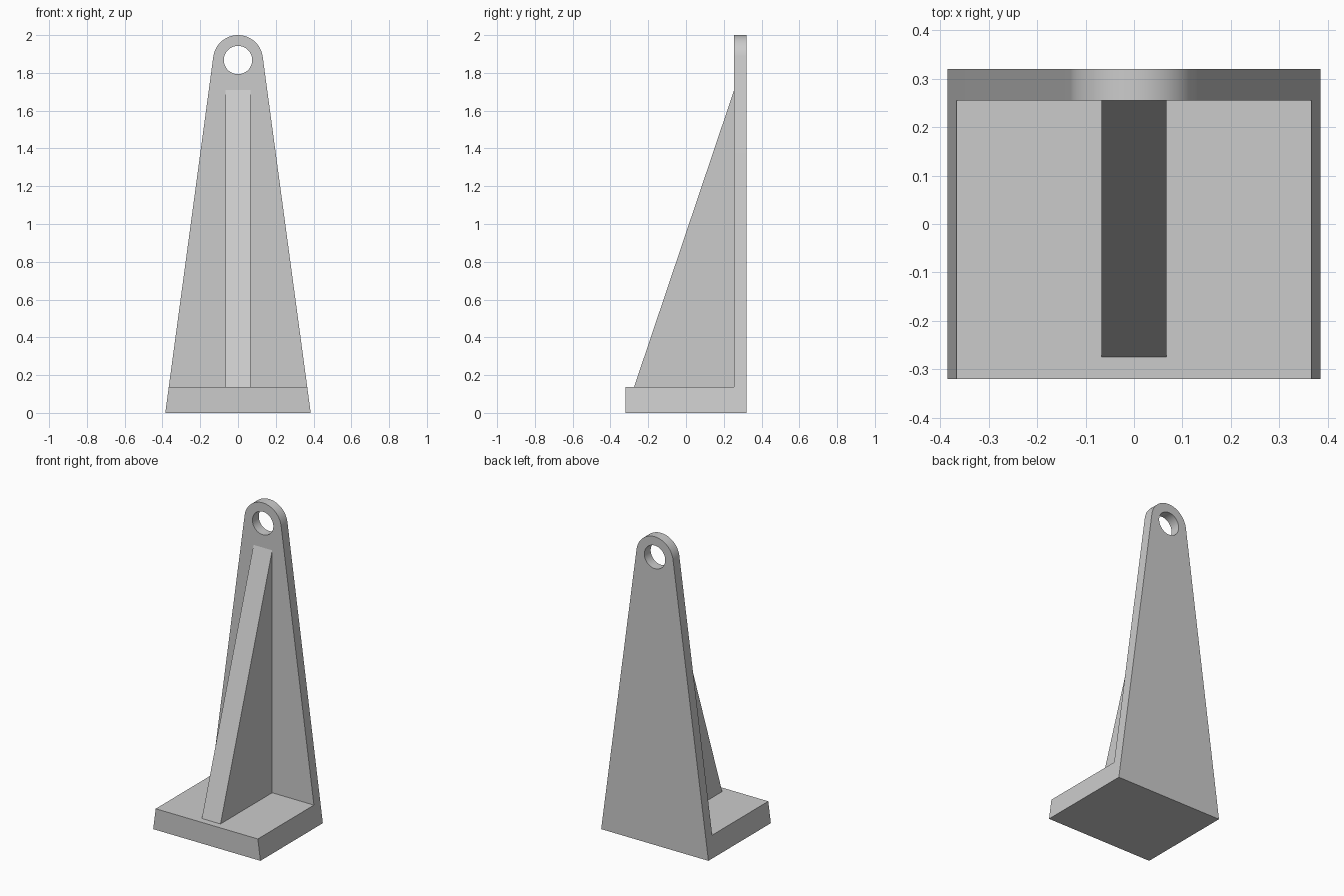
import bpy
import bmesh
from math import sin, cos, atan2, asin, hypot, pi, radians

cube = bpy.data.objects.get("Cube")
if cube:
    bpy.data.objects.remove(cube, do_unlink=True)

# Main dimensions
HALF_FOOT = 0.385            # half width at the ground
FRONT, WALL, BACK = -0.32, 0.255, 0.32
BASE_TOP = 0.137
EYE_Z, EYE_R, HOLE_R = 1.868, 0.132, 0.075
RIB_HALF, RIB_TOE, RIB_TOP = 0.067, -0.275, 1.71

# Angle at which the sloping sides run tangent into the rounded top
TANGENT = asin(EYE_R / hypot(HALF_FOOT, EYE_Z)) - atan2(HALF_FOOT, EYE_Z) + pi / 2
TANGENT = pi / 2 - TANGENT
edge_x = EYE_R * cos(TANGENT)
edge_z = EYE_Z + EYE_R * sin(TANGENT)


def side_x(z):
    """Half width of the sloping sides at height z."""
    return HALF_FOOT + (edge_x - HALF_FOOT) * z / edge_z


grey = bpy.data.materials.new("plain grey")
grey.use_nodes = True
colour = (0.6, 0.6, 0.6, 1)
grey.diffuse_color = colour
grey.node_tree.nodes["Principled BSDF"].inputs["Base Color"].default_value = colour


def prism(name, outline, offset):
    """Extrude a closed outline of 3D points along the offset vector."""
    bm = bmesh.new()
    face = bm.faces.new([bm.verts.new(p) for p in outline])
    grown = bmesh.ops.extrude_face_region(bm, geom=[face], use_keep_orig=True)
    moved = [v for v in grown["geom"] if isinstance(v, bmesh.types.BMVert)]
    bmesh.ops.translate(bm, verts=moved, vec=offset)
    bmesh.ops.recalc_face_normals(bm, faces=bm.faces)
    mesh = bpy.data.meshes.new(name)
    bm.to_mesh(mesh)
    bm.free()
    mesh.materials.append(grey)
    obj = bpy.data.objects.new(name, mesh)
    bpy.context.collection.objects.link(obj)
    return obj


def arc(radius, start, end, steps, y):
    return [(radius * cos(a), y, EYE_Z + radius * sin(a))
            for a in (start + (end - start) * i / steps for i in range(steps + 1))]


# Tapered back plate with a rounded top
back_plate = prism(
    "back_plate",
    [(-HALF_FOOT, WALL, 0), (HALF_FOOT, WALL, 0)]
    + arc(EYE_R, TANGENT, pi - TANGENT, 48, WALL),
    (0, BACK - WALL, 0))

# Round eye cut through the plate
hole_cutter = prism("hole_cutter", arc(HOLE_R, 0, 2 * pi, 64, WALL - 0.1)[:-1], (0, 0.3, 0))
cut = back_plate.modifiers.new("eye", "BOOLEAN")
cut.operation = "DIFFERENCE"
cut.solver = "EXACT"
cut.object = hole_cutter
bpy.context.view_layer.objects.active = back_plate
back_plate.select_set(True)
bpy.ops.object.modifier_apply(modifier=cut.name)
bpy.data.objects.remove(hole_cutter, do_unlink=True)
bpy.ops.object.shade_smooth_by_angle(angle=radians(30))

# Foot slab that follows the slope of the plate
top_x = side_x(BASE_TOP)
base_slab = prism(
    "base_slab",
    [(-HALF_FOOT, FRONT, 0), (HALF_FOOT, FRONT, 0),
     (top_x, FRONT, BASE_TOP), (-top_x, FRONT, BASE_TOP)],
    (0, WALL - FRONT, 0))

# Triangular stiffening rib
rib = prism(
    "rib",
    [(-RIB_HALF, RIB_TOE, BASE_TOP), (-RIB_HALF, WALL, BASE_TOP), (-RIB_HALF, WALL, RIB_TOP)],
    (2 * RIB_HALF, 0, 0))
